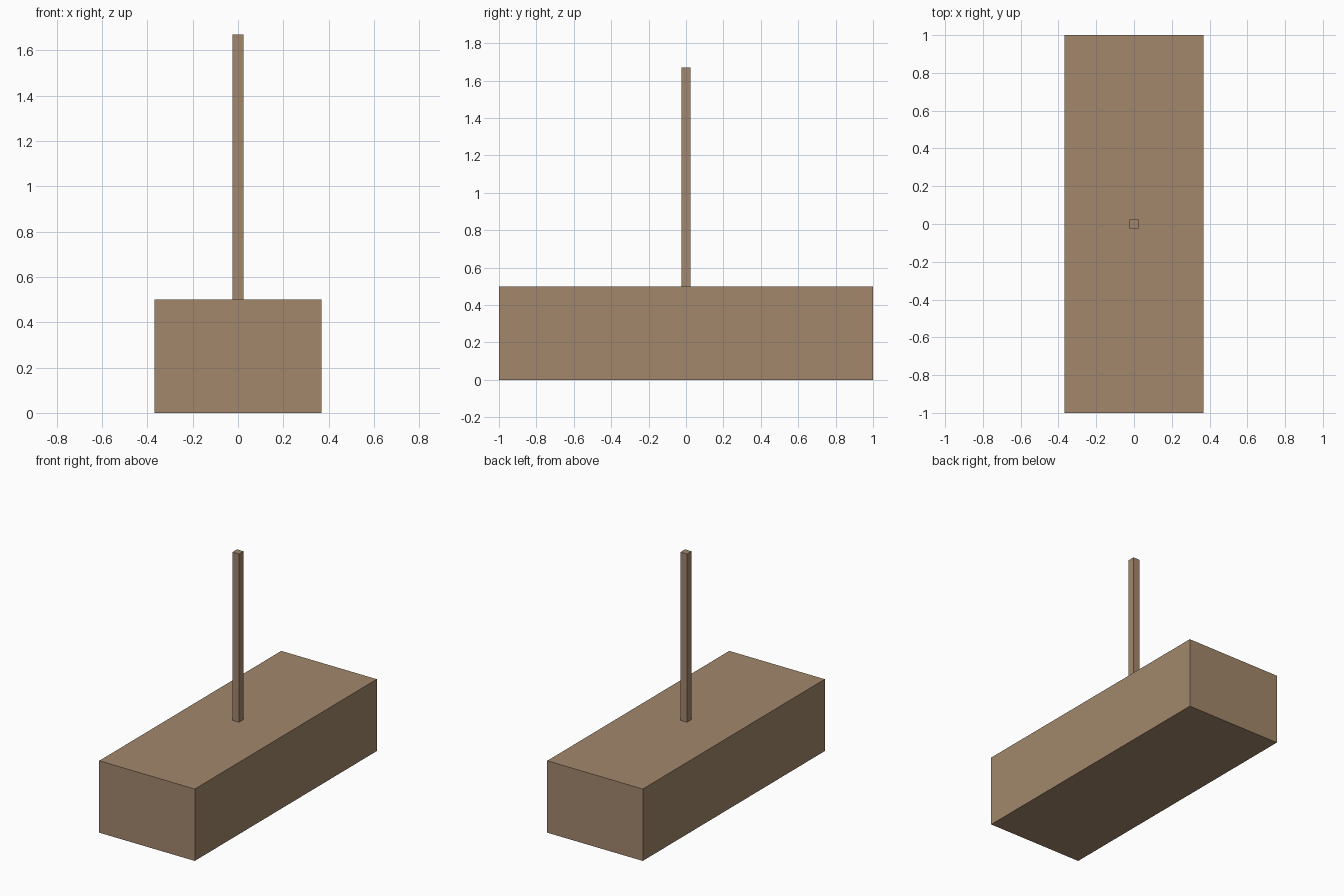
import bpy

old = bpy.data.objects.get("Cube")
if old:
    bpy.data.objects.remove(old, do_unlink=True)

# Single wood colour
wood = bpy.data.materials.new("light brown wood")
wood.use_nodes = True
colour = (0.36, 0.245, 0.15, 1)
wood.diffuse_color = colour
wood.node_tree.nodes["Principled BSDF"].inputs["Base Color"].default_value = colour


def box(name, width, depth, bottom, top):
    """Flat-sided block centred on the z axis."""
    bpy.ops.mesh.primitive_cube_add(size=1, location=(0, 0, (bottom + top) / 2))
    part = bpy.context.object
    part.name = name
    part.scale = (width, depth, top - bottom)
    bpy.ops.object.transform_apply(location=False, rotation=False, scale=True)
    part.data.materials.append(wood)
    return part


# Long base block with a thin square post standing on its middle
BASE_TOP = 0.5
box("base_block", 0.735, 2.0, 0, BASE_TOP)
box("post", 0.05, 0.05, BASE_TOP, 1.67)
